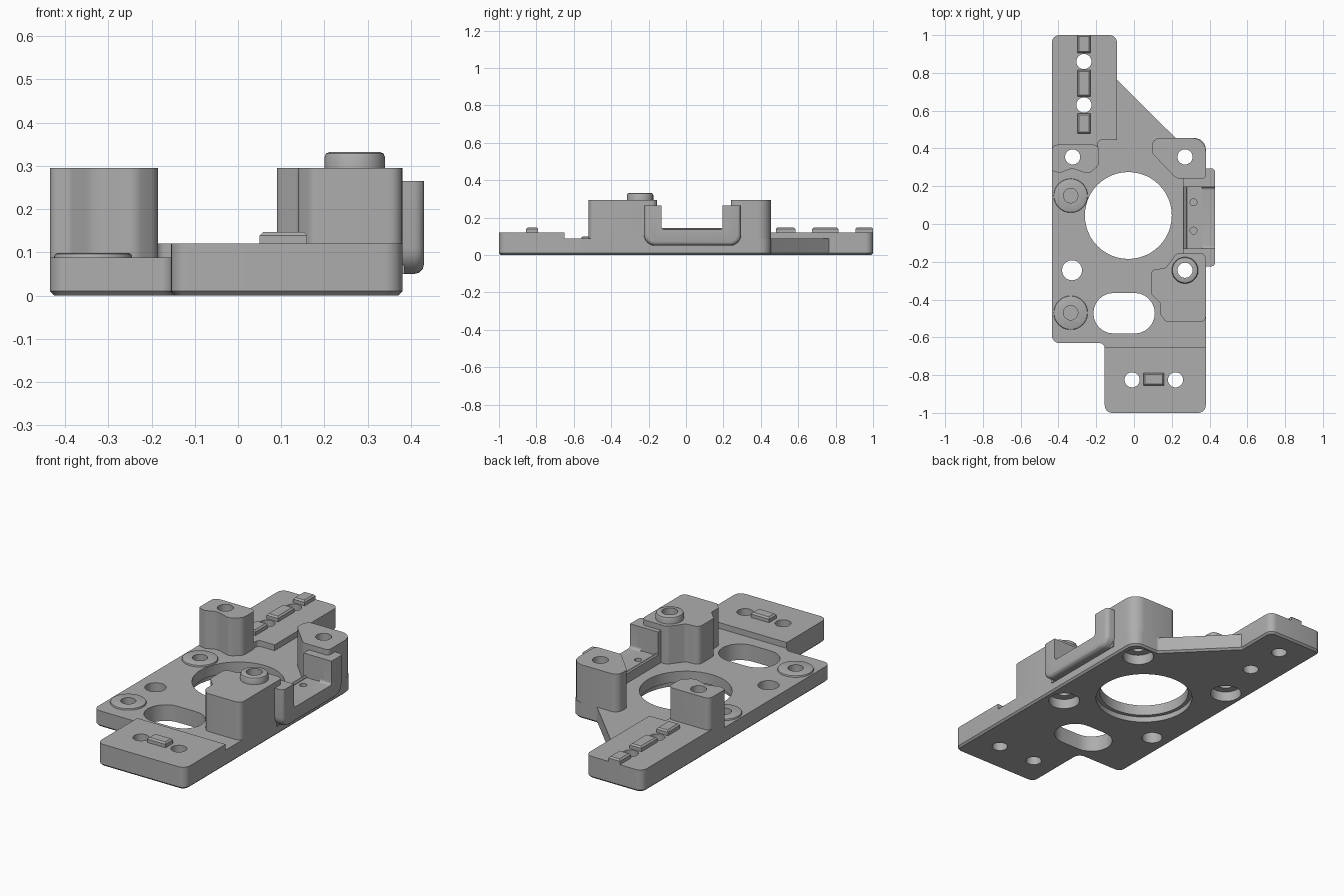
import bpy, bmesh, math
from mathutils import Vector, Matrix

cube = bpy.data.objects.get("Cube")
if cube:
    bpy.data.objects.remove(cube, do_unlink=True)

grey = bpy.data.materials.new("light grey plastic")
grey.use_nodes = True
COLOR = (0.42, 0.42, 0.42, 1)
grey.diffuse_color = COLOR
grey.node_tree.nodes["Principled BSDF"].inputs["Base Color"].default_value = COLOR
parts = []


def finish(name, bm, keep=True):
    bmesh.ops.recalc_face_normals(bm, faces=bm.faces)
    mesh = bpy.data.meshes.new(name)
    bm.to_mesh(mesh)
    bm.free()
    obj = bpy.data.objects.new(name, mesh)
    bpy.context.collection.objects.link(obj)
    if keep:
        mesh.materials.append(grey)
        parts.append(obj)
    return obj


def rounded(points, steps=6):
    """Outline from (x, y, corner radius) points, with tangent arcs."""
    out = []
    for i, (x, y, r) in enumerate(points):
        p = Vector((x, y))
        if r == 0:
            out.append(p)
            continue
        a = (Vector(points[i - 1][:2]) - p).normalized()
        b = (Vector(points[(i + 1) % len(points)][:2]) - p).normalized()
        half = a.angle(b) / 2
        centre = p + (a + b).normalized() * (r / math.sin(half))
        start = p + a * (r / math.tan(half)) - centre
        end = p + b * (r / math.tan(half)) - centre
        sweep = start.angle_signed(end)
        for k in range(steps + 1):
            out.append(centre + Matrix.Rotation(-sweep * k / steps, 2) @ start)
    return out


def prism(name, points, low, high, axis="z", bevel=0, where=None, segments=1):
    """Extrude an outline along z or x; bevel the edges chosen by 'where'."""
    bm = bmesh.new()
    place = (lambda p, h: (p.x, p.y, h)) if axis == "z" else (lambda p, h: (h, p.x, p.y))
    outline = rounded(points)
    rings = [[bm.verts.new(place(p, h)) for p in outline] for h in (low, high)]
    for ring in rings:
        bm.faces.new(ring)
    n = len(outline)
    for i in range(n):
        j = (i + 1) % n
        bm.faces.new((rings[0][i], rings[0][j], rings[1][j], rings[1][i]))
    bmesh.ops.recalc_face_normals(bm, faces=bm.faces)
    if bevel:
        edges = [e for e in bm.edges if all(where(v.co) for v in e.verts)]
        bmesh.ops.bevel(bm, geom=edges, offset=bevel, segments=segments,
                        affect="EDGES", profile=0.5)
    return finish(name, bm)


def box(name, x, y, z, bevel=0):
    corners = [(x[0], y[0], 0), (x[1], y[0], 0), (x[1], y[1], 0), (x[0], y[1], 0)]
    return prism(name, corners, z[0], z[1], bevel=bevel, where=lambda c: c.z > z[1] - 1e-4)


def add_cylinder(bm, x, y, r, low, high, chamfer=0):
    made = bmesh.ops.create_cone(bm, cap_ends=True, segments=48, radius1=r, radius2=r,
                                 depth=high - low,
                                 matrix=Matrix.Translation((x, y, (low + high) / 2)))
    if chamfer:
        edges = {e for v in made["verts"] for e in v.link_edges
                 if all(w.co.z > high - 1e-4 for w in e.verts)}
        bmesh.ops.bevel(bm, geom=list(edges), offset=chamfer, segments=2,
                        affect="EDGES", profile=0.5)


def boss(name, x, y, r, low, high, chamfer):
    bm = bmesh.new()
    add_cylinder(bm, x, y, r, low, high, chamfer)
    finish(name, bm)


# Base plate with front foot, rear arm and diagonal web
prism("base_plate", [(-0.435, -0.63, 0.04), (-0.155, -0.63, 0.03), (-0.155, -1, 0.04),
                     (0.38, -1, 0.04), (0.38, 0.455, 0.06), (0.22, 0.455, 0.02),
                     (-0.09, 0.765, 0), (-0.09, 1, 0.04), (-0.435, 1, 0.04)],
      0, 0.088, bevel=0.01, where=lambda c: c.z < 1e-4)

# Raised pads on foot and arm
prism("front_pad", [(-0.155, -1, 0.04), (0.38, -1, 0.04), (0.38, -0.65, 0),
                    (-0.155, -0.65, 0)], 0.08, 0.12)
prism("rear_pad", [(-0.435, 0.38, 0), (-0.19, 0.38, 0), (-0.19, 0.445, 0.02),
                   (-0.09, 0.445, 0), (-0.09, 1, 0.04), (-0.435, 1, 0.04)], 0.08, 0.12)

# Locating keys on the pads
box("front_key", (0.05, 0.16), (-0.855, -0.79), (0.11, 0.147), 0.008)
for i, span in enumerate([(0.48, 0.585), (0.675, 0.815), (0.905, 1.0)]):
    box(f"rear_key_{i + 1}", (-0.3, -0.23), span, (0.11, 0.147), 0.008)

# Tall posts
prism("rear_right_post", [(-0.435, 0.42, 0.03), (-0.435, 0.28, 0.02), (-0.39, 0.27, 0.02),
                          (-0.33, 0.295, 0.06), (-0.24, 0.265, 0.04), (-0.185, 0.31, 0.04),
                          (-0.185, 0.42, 0.03)], 0.05, 0.295)
prism("rear_left_post", [(0.095, 0.455, 0.04), (0.095, 0.375, 0.04), (0.225, 0.24, 0.04),
                         (0.38, 0.24, 0.02), (0.38, 0.455, 0.07)], 0.05, 0.295)
prism("front_left_post", [(0.38, -0.155, 0.03), (0.38, -0.52, 0.03), (0.17, -0.52, 0.03),
                          (0.14, -0.48, 0.02), (0.14, -0.42, 0.02), (0.09, -0.37, 0.03),
                          (0.09, -0.24, 0.03), (0.165, -0.235, 0.03),
                          (0.225, -0.155, 0.03)], 0.05, 0.295)
boss("post_spigot", 0.27, -0.245, 0.07, 0.28, 0.332, 0.012)
PADS = [(-0.335, 0.15), (-0.335, -0.47)]
for i, (x, y) in enumerate(PADS):
    boss(f"screw_pad_{i + 1}", x, y, 0.09, 0.07, 0.098, 0.007)

# U-shaped side bracket with rounded outer lip
prism("side_bracket", [(-0.225, 0.265, 0), (-0.13, 0.265, 0), (-0.13, 0.135, 0.015),
                       (0.195, 0.135, 0.015), (0.195, 0.265, 0), (0.295, 0.265, 0),
                       (0.295, 0.05, 0.06), (-0.225, 0.05, 0.06)], 0.36, 0.43, "x",
      bevel=0.022, segments=3,
      where=lambda c: c.x > 0.42 and (c.z < 0.13 or c.y < -0.22 or c.y > 0.29))
box("bracket_front_step", (0.26, 0.385), (-0.21, -0.13), (0.05, 0.265))
box("bracket_rear_step", (0.26, 0.385), (0.195, 0.29), (0.05, 0.265))
box("bracket_shelf", (0.275, 0.385), (-0.15, 0.21), (0.05, 0.135))
box("bracket_lip", (0.26, 0.28), (-0.15, 0.21), (0.05, 0.145), 0.006)

# Cutters: through holes and slot, then wider recesses from below
POSTS = [(-0.325, 0.355), (0.27, 0.355), (0.27, -0.245)]
holes = bmesh.new()
for x, y in POSTS + [(-0.265, 0.63), (-0.265, 0.86), (-0.01, -0.825), (0.22, -0.825)]:
    add_cylinder(holes, x, y, 0.04, -0.1, 0.5)
add_cylinder(holes, -0.328, -0.245, 0.053, -0.1, 0.5)
add_cylinder(holes, -0.03, 0.045, 0.23, -0.1, 0.5)
for x, y in PADS:
    add_cylinder(holes, x, y, 0.038, 0.03, 0.5)
for y in (-0.035, 0.115):
    add_cylinder(holes, 0.315, y, 0.018, 0.1, 0.2)
recesses = bmesh.new()
for x, y in POSTS:
    add_cylinder(recesses, x, y, 0.08, -0.1, 0.055)
add_cylinder(recesses, -0.03, 0.045, 0.25, -0.1, 0.03)
slot = prism("slot_cutter", [(-0.215, -0.58, 0.107), (0.11, -0.58, 0.107),
                             (0.11, -0.365, 0.107), (-0.215, -0.365, 0.107)], -0.1, 0.5)
parts.remove(slot)
cutters = [finish("hole_cutter", holes, False), finish("recess_cutter", recesses, False), slot]

bpy.context.view_layer.update()
for obj in parts:
    bpy.ops.object.select_all(action="DESELECT")
    bpy.context.view_layer.objects.active = obj
    obj.select_set(True)
    if "key" not in obj.name:
        for cutter in cutters:
            mod = obj.modifiers.new("cut", "BOOLEAN")
            mod.operation = "DIFFERENCE"
            mod.solver = "EXACT"
            mod.object = cutter
            bpy.ops.object.modifier_apply(modifier=mod.name)
    bpy.ops.object.shade_smooth_by_angle(angle=math.radians(30))
for cutter in cutters:
    bpy.data.objects.remove(cutter, do_unlink=True)
